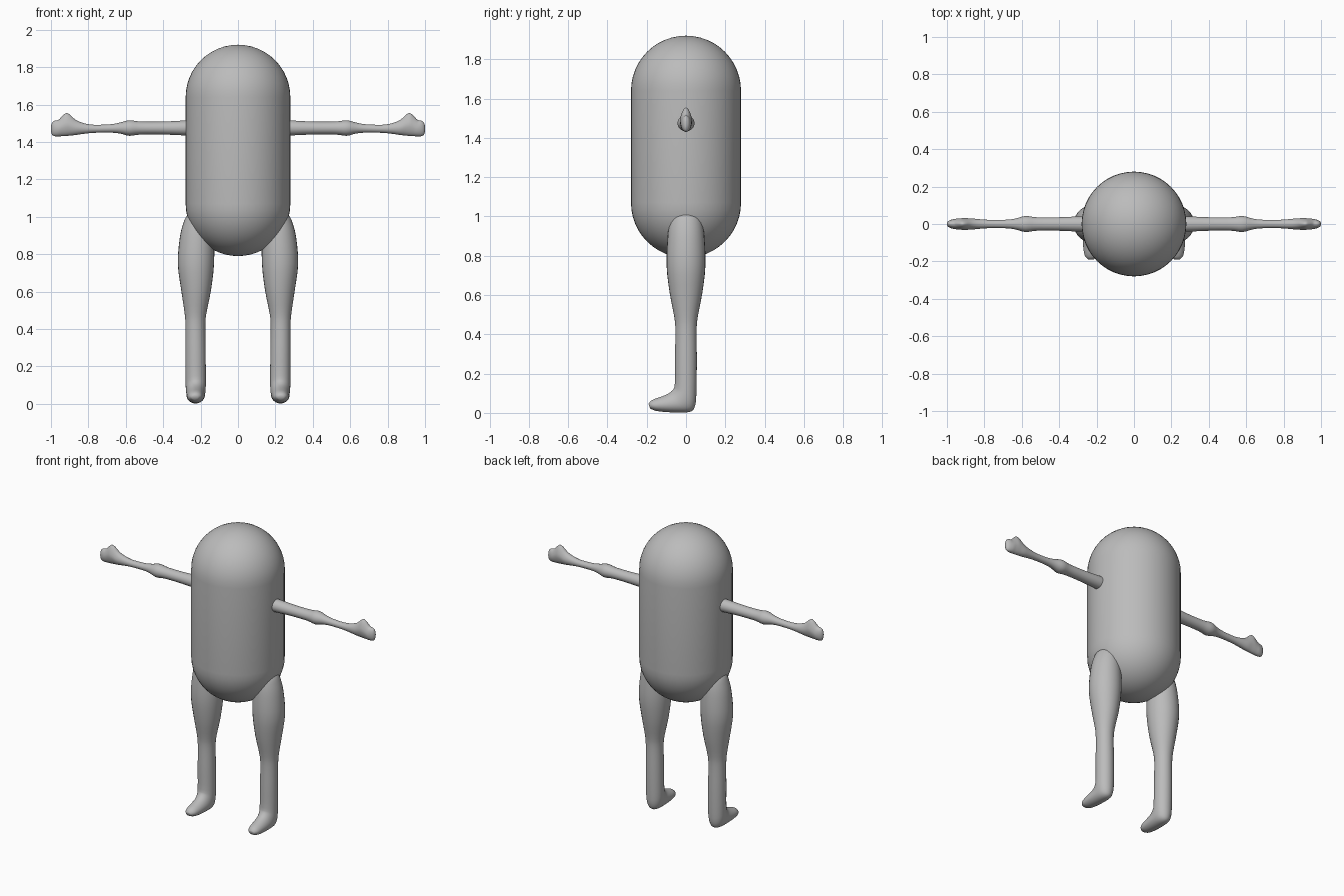
import bpy, bmesh, math
from mathutils import Vector

grey = bpy.data.materials.new("plain grey")
grey.diffuse_color = (0.5, 0.5, 0.5, 1)


def spline(stations, steps):
    """Catmull-Rom refinement of a list of number tuples."""
    p = [stations[0]] + stations + [stations[-1]]
    out = []
    for i in range(1, len(p) - 2):
        for s in range(steps):
            t = s / steps
            out.append([0.5 * (2 * b + (c - a) * t + (2 * a - 5 * b + 4 * c - d) * t * t
                               + (3 * b - a - 3 * c + d) * t ** 3)
                        for a, b, c, d in zip(*p[i - 1:i + 3])])
    return out + [list(stations[-1])]


def finish(name, bm, mirror):
    bmesh.ops.recalc_face_normals(bm, faces=bm.faces)
    for f in bm.faces:
        f.smooth = True
    me = bpy.data.meshes.new(name)
    bm.to_mesh(me)
    bm.free()
    me.materials.append(grey)
    ob = bpy.data.objects.new(name, me)
    bpy.context.collection.objects.link(ob)
    if mirror:
        ob.modifiers.new("mirror", 'MIRROR').use_axis[0] = True


def loft(name, rings, n=28, mirror=True):
    """rings: (point a, point b, half-width vector, taper towards a)"""
    bm = bmesh.new()
    loops = []
    for a, b, w, taper in rings:
        mid, half = (a + b) / 2, (a - b) / 2
        loop = []
        for k in range(n):
            c, s = math.cos(math.tau * k / n), math.sin(math.tau * k / n)
            loop.append(bm.verts.new(mid + half * c + w * s * (1 - taper * max(c, 0))))
        loops.append(loop)
    for l0, l1 in zip(loops, loops[1:]):
        for k in range(n):
            bm.faces.new((l0[k], l0[(k + 1) % n], l1[(k + 1) % n], l1[k]))
    bm.faces.new(loops[0])
    bm.faces.new(loops[-1])
    finish(name, bm, mirror)


# capsule body
R, LOW, HIGH = 0.28, 1.07, 1.64
prof = [(R * math.sin(math.pi / 2 * i / 12), LOW - R * math.cos(math.pi / 2 * i / 12)) for i in range(13)]
prof += [(r, HIGH + LOW - z) for r, z in reversed(prof)]
bm = bmesh.new()
verts = [bm.verts.new((r, 0, z)) for r, z in prof]
edges = [bm.edges.new(e) for e in zip(verts, verts[1:])]
bmesh.ops.spin(bm, geom=verts + edges, cent=(0, 0, 0), axis=(0, 0, 1), angle=math.tau, steps=48)
bmesh.ops.remove_doubles(bm, verts=bm.verts, dist=1e-4)
finish("body", bm, False)

# arms with hand and thumb bump: x, z top, z bottom, half width in y, taper of the top
arm = [(0.15, 1.517, 1.433, 0.042, 0), (0.28, 1.515, 1.435, 0.041, 0),
       (0.40, 1.509, 1.440, 0.036, 0), (0.52, 1.509, 1.440, 0.036, 0),
       (0.58, 1.516, 1.433, 0.043, 0), (0.63, 1.504, 1.445, 0.030, 0),
       (0.68, 1.495, 1.450, 0.023, 0), (0.77, 1.492, 1.449, 0.022, 0),
       (0.83, 1.502, 1.443, 0.026, 0), (0.87, 1.520, 1.437, 0.030, 0.15),
       (0.90, 1.547, 1.434, 0.031, 0.3), (0.92, 1.554, 1.432, 0.031, 0.3),
       (0.94, 1.538, 1.431, 0.029, 0.25), (0.96, 1.518, 1.430, 0.027, 0.1),
       (0.98, 1.514, 1.431, 0.022, 0), (0.993, 1.505, 1.438, 0.015, 0),
       (1.0, 1.485, 1.455, 0.006, 0)]
loft("arms", [(Vector((x, 0, t)), Vector((x, 0, b)), Vector((0, w, 0)), k)
              for x, t, b, w, k in spline(arm, 3)])

# legs with feet: x centre, half width, front/top point (y, z), back/bottom point (y, z)
leg = [(0.215, 0.02, -0.02, 1.03, 0.02, 1.03), (0.215, 0.055, -0.065, 1.01, 0.065, 1.01),
       (0.216, 0.075, -0.083, 0.97, 0.083, 0.97), (0.220, 0.091, -0.094, 0.89, 0.094, 0.89),
       (0.225, 0.097, -0.099, 0.75, 0.099, 0.75), (0.224, 0.080, -0.083, 0.61, 0.083, 0.61),
       (0.227, 0.059, -0.060, 0.49, 0.060, 0.49), (0.228, 0.053, -0.054, 0.42, 0.054, 0.42),
       (0.227, 0.054, -0.056, 0.28, 0.055, 0.27), (0.226, 0.054, -0.057, 0.15, 0.053, 0.11),
       (0.226, 0.053, -0.066, 0.118, 0.047, 0.04), (0.226, 0.050, -0.090, 0.098, 0.025, 0.007),
       (0.227, 0.047, -0.125, 0.083, -0.04, 0.002), (0.228, 0.042, -0.160, 0.071, -0.11, 0.005),
       (0.229, 0.034, -0.181, 0.059, -0.155, 0.011), (0.230, 0.018, -0.191, 0.045, -0.182, 0.022)]
loft("legs", [(Vector((x, ya, za)), Vector((x, yb, zb)), Vector((w, 0, 0)), 0)
              for x, w, ya, za, yb, zb in spline(leg, 3)])
